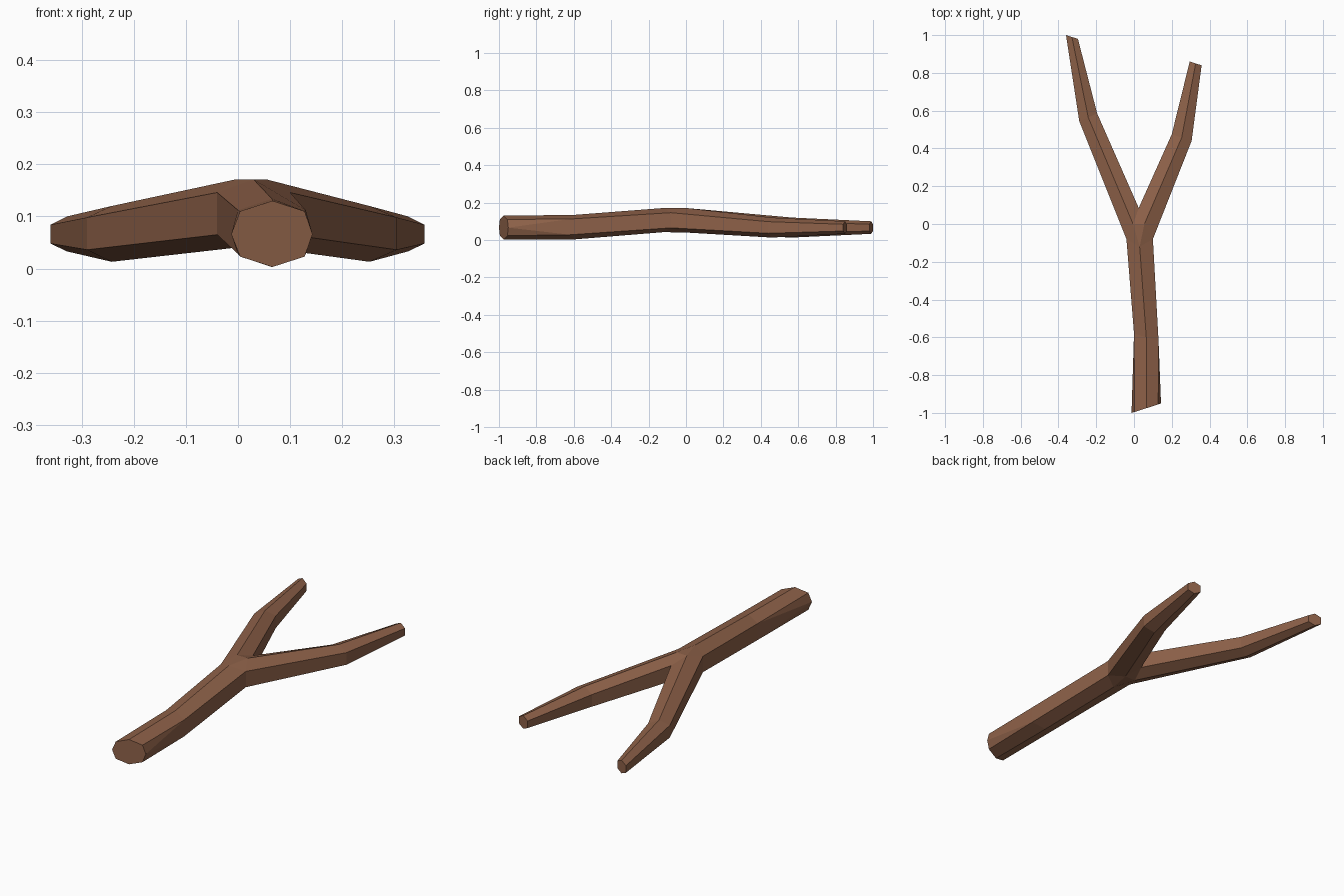
import bpy, bmesh

if "Cube" in bpy.data.objects:
    bpy.data.objects.remove(bpy.data.objects["Cube"])

bark = bpy.data.materials.new("brown bark")
bark.diffuse_color = (0.27, 0.12, 0.066, 1)
bark.use_nodes = True
bark.node_tree.nodes["Principled BSDF"].inputs["Base Color"].default_value = bark.diffuse_color

bm = bmesh.new()


def ring(a, b, z_top, z_up, z_low, z_bot):
    """Pointed hexagon section between side points a and b (x, y)."""
    m = ((a[0] + b[0]) / 2, (a[1] + b[1]) / 2)
    pts = [(*m, z_top), (*a, z_up), (*a, z_low), (*m, z_bot), (*b, z_low), (*b, z_up)]
    return [bm.verts.new(p) for p in pts]


def bridge(r0, r1, skip=()):
    n = len(r0)
    for i in range(n):
        if i not in skip:
            j = (i + 1) % n
            bm.faces.new((r0[i], r0[j], r1[j], r1[i]))


# Trunk: cut end, bend and fork sections
end = ring((0.004, -0.995), (0.128, -0.955), 0.13, 0.11, 0.023, 0.003)
bend = ring((0.0, -0.58), (0.13, -0.62), 0.134, 0.112, 0.028, 0.003)
fork = ring((-0.04, -0.08), (0.10, -0.08), 0.171, 0.146, 0.065, 0.042)
fork[0].co.y = fork[3].co.y = -0.12
bridge(end, bend, skip=(1, 4))
bridge(bend, fork)

# Cut end swells at both sides, making it an octagon
left_mid = bm.verts.new((-0.013, -1.0, 0.066))
right_mid = bm.verts.new((0.143, -0.95, 0.066))
for mid, i in ((left_mid, 1), (right_mid, 4)):
    bm.faces.new((end[i], mid, bend[i]))
    bm.faces.new((mid, bend[i + 1], bend[i]))
    bm.faces.new((mid, end[i + 1], bend[i + 1]))
bm.faces.new((end[0], end[1], left_mid, end[2], end[3], end[4], right_mid, end[5]))

# Fork: two ridges above and below spread from the trunk to the crotch
crotch = [bm.verts.new((0.025, 0.085, z)) for z in (0.144, 0.065)]
bases = []
for x, up, low in ((-0.005, 1, 2), (0.055, 5, 4)):
    top = bm.verts.new((x, 0.0, 0.171))
    bot = bm.verts.new((x, 0.0, 0.04))
    bm.faces.new((fork[0], fork[up], top))
    bm.faces.new((fork[3], fork[low], bot))
    bases.append([top, fork[up], fork[low], bot, crotch[1], crotch[0]])
for k, t in ((0, 0), (3, 1)):
    l, r = bases[0][k], bases[1][k]
    bm.faces.new((fork[k], l, r))
    bm.faces.new((l, crotch[t], r))

# Branches: outer and inner side points at the bend and at the tip
for base, (o1, i1, o2, i2) in zip(bases, (
        ((-0.29, 0.545), (-0.195, 0.585), (-0.36, 1.0), (-0.297, 0.98)),
        ((0.305, 0.44), (0.20, 0.475), (0.358, 0.84), (0.295, 0.86)))):
    mid = ring(o1, i1, 0.12, 0.098, 0.036, 0.013)
    tip = ring(o2, i2, 0.1, 0.084, 0.048, 0.033)
    bridge(base, mid)
    bridge(mid, tip)
    bm.faces.new(tip)

bmesh.ops.recalc_face_normals(bm, faces=bm.faces)
mesh = bpy.data.meshes.new("forked_stick")
bm.to_mesh(mesh)
bm.free()
mesh.materials.append(bark)
stick = bpy.data.objects.new("forked_stick", mesh)
bpy.context.collection.objects.link(stick)
